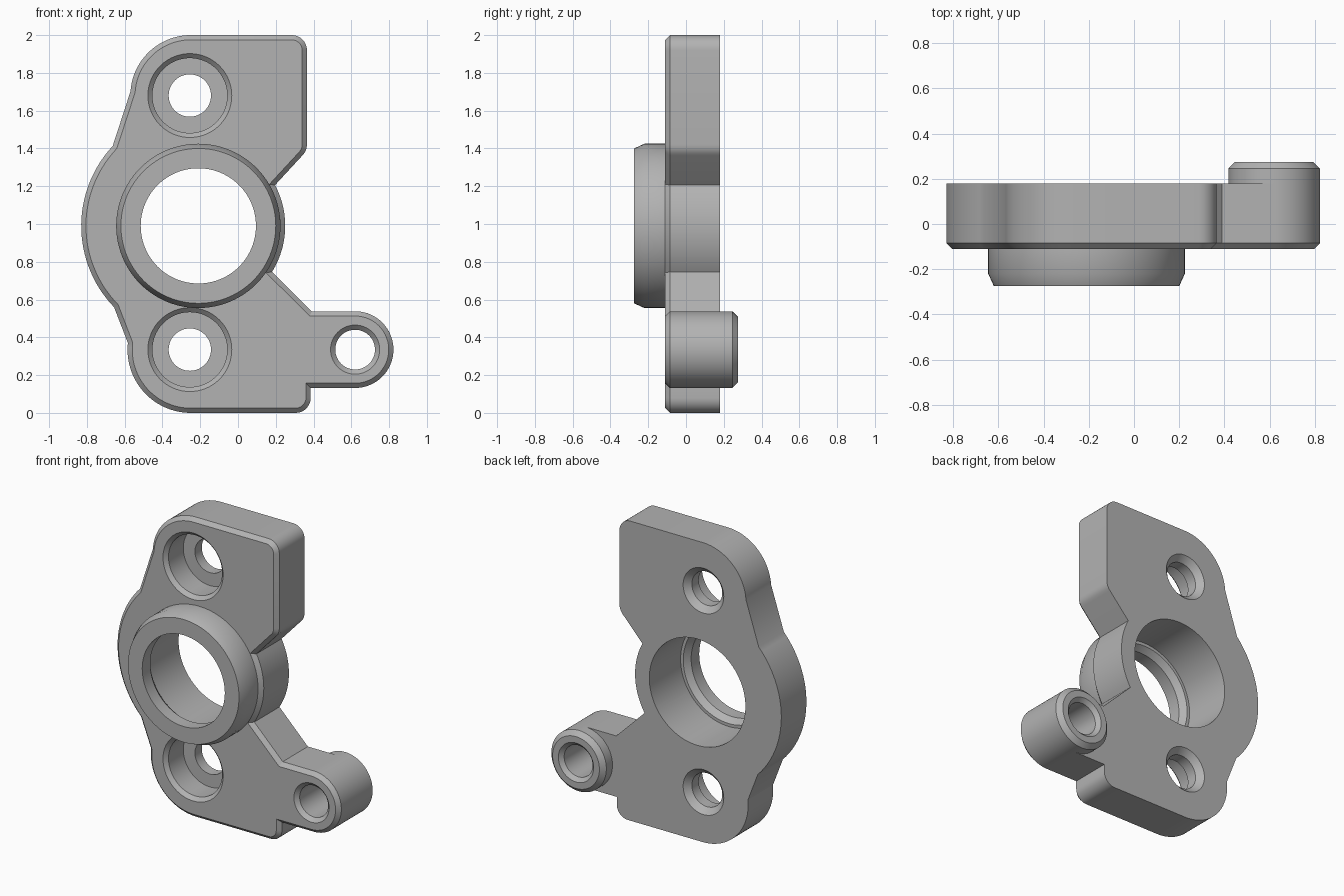
import bpy
import bmesh
from math import sin, cos, radians, pi

cube = bpy.data.objects.get("Cube")
if cube:
    bpy.data.objects.remove(cube)

FRONT, BACK = -0.11, 0.18      # plate faces
CHAMFER = 0.025
BORE = (-0.21, 0.99)
UPPER_BOLT = (-0.255, 1.68)
LOWER_BOLT = (-0.255, 0.335)
ARM = (0.62, 0.335)

grey = bpy.data.materials.new("machined_grey")
grey.use_nodes = True
grey.diffuse_color = (0.45, 0.45, 0.45, 1)
grey.node_tree.nodes["Principled BSDF"].inputs["Base Color"].default_value = (0.45, 0.45, 0.45, 1)


def make_object(name, bm):
    bmesh.ops.recalc_face_normals(bm, faces=bm.faces)
    mesh = bpy.data.meshes.new(name)
    bm.to_mesh(mesh)
    bm.free()
    mesh.materials.append(grey)
    obj = bpy.data.objects.new(name, mesh)
    bpy.context.scene.collection.objects.link(obj)
    return obj


def smooth(obj):
    bpy.ops.object.select_all(action='DESELECT')
    obj.select_set(True)
    bpy.context.view_layer.objects.active = obj
    bpy.ops.object.shade_smooth_by_angle(angle=radians(25))


def arc(centre, r, start, end, step=4):
    n = max(2, round((end - start) / step))
    angles = [radians(start + (end - start) * i / n) for i in range(n + 1)]
    return [(centre[0] + r * cos(a), centre[1] + r * sin(a)) for a in angles]


def lathe(name, profile, centre, tube=True, segments=96):
    """Spin (radius, y) points round a front-to-back axis."""
    bm = bmesh.new()
    rings = []
    for r, y in profile:
        rings.append([bm.verts.new((centre[0] + r * cos(2 * pi * i / segments), y,
                                    centre[1] + r * sin(2 * pi * i / segments)))
                      for i in range(segments)])
    pairs = list(zip(rings, rings[1:]))
    if tube:
        pairs.append((rings[-1], rings[0]))
    else:
        bm.faces.new(rings[0])
        bm.faces.new(rings[-1])
    for a, b in pairs:
        for i in range(segments):
            j = (i + 1) % segments
            bm.faces.new((a[i], a[j], b[j], b[i]))
    return make_object(name, bm)


# Plate outline, counter-clockwise from the upper right corner
outline = (
    arc((0.285, 1.92), 0.08, 0, 90, 10)
    + arc((-0.25, 1.68), 0.32, 90, 176)
    + arc(BORE, 0.62, 137, 224, 3)
    + arc((-0.25, 0.335), 0.335, 174, 270)
    + arc((0.305, 0.08), 0.08, 270, 360, 10)
    + [(0.385, 0.132)]
    + arc(ARM, 0.203, 270, 450)
    + [(0.39, 0.538)]
    + arc(BORE, 0.46, -32, 28)
    + arc((0.285, 1.42), 0.08, -45, 0, 10)
)

# Plate body with a chamfered front rim
bm = bmesh.new()
back = [bm.verts.new((x, BACK, z)) for x, z in outline]
front = [bm.verts.new((x, FRONT + CHAMFER, z)) for x, z in outline]
bm.faces.new(back)
front_face = bm.faces.new(front)
count = len(outline)
for i in range(count):
    j = (i + 1) % count
    bm.faces.new((back[i], back[j], front[j], front[i]))
bmesh.ops.recalc_face_normals(bm, faces=bm.faces)
bmesh.ops.inset_region(bm, faces=[front_face], thickness=CHAMFER, use_even_offset=True)
for v in front_face.verts:
    v.co.y = FRONT
plate = make_object("plate", bm)

# Hole cutters: stepped bolt holes, main bore and arm hole
bolt = [(0.242, FRONT - 0.02), (0.198, FRONT + 0.024), (0.198, 0.07), (0.112, 0.07),
        (0.112, 0.142), (0.17, 0.20)]
arm_hole = [(0.15, FRONT - 0.02), (0.105, FRONT + 0.025), (0.105, 0.3)]
cutters = [
    lathe("upper_bolt_cutter", bolt, UPPER_BOLT, tube=False),
    lathe("lower_bolt_cutter", bolt, LOWER_BOLT, tube=False),
    lathe("bore_cutter", [(0.355, -0.3), (0.355, 0.3)], BORE, tube=False),
    lathe("arm_hole_cutter", arm_hole, ARM, tube=False),
]
for cutter in cutters:
    cutter.hide_render = True
    mod = plate.modifiers.new(cutter.name, 'BOOLEAN')
    mod.operation = 'DIFFERENCE'
    mod.solver = 'EXACT'
    mod.object = cutter

# Bake the cuts and drop the cutters
bpy.context.view_layer.update()
cut_mesh = bpy.data.meshes.new_from_object(plate.evaluated_get(bpy.context.evaluated_depsgraph_get()))
plate.modifiers.clear()
plate.data = cut_mesh
for cutter in cutters:
    bpy.data.objects.remove(cutter)

# Raised collar with an inner retaining lip
collar = lathe("bearing_collar", [
    (0.435, FRONT), (0.435, -0.22), (0.41, -0.275), (0.305, -0.275),
    (0.305, -0.19), (0.335, -0.15), (0.355, -0.15), (0.355, FRONT)], BORE)

# Rear boss on the arm
boss = lathe("arm_boss", [
    (0.203, BACK), (0.203, 0.245), (0.173, 0.275), (0.13, 0.275),
    (0.105, 0.25), (0.105, BACK)], ARM)

for part in (plate, collar, boss):
    smooth(part)
